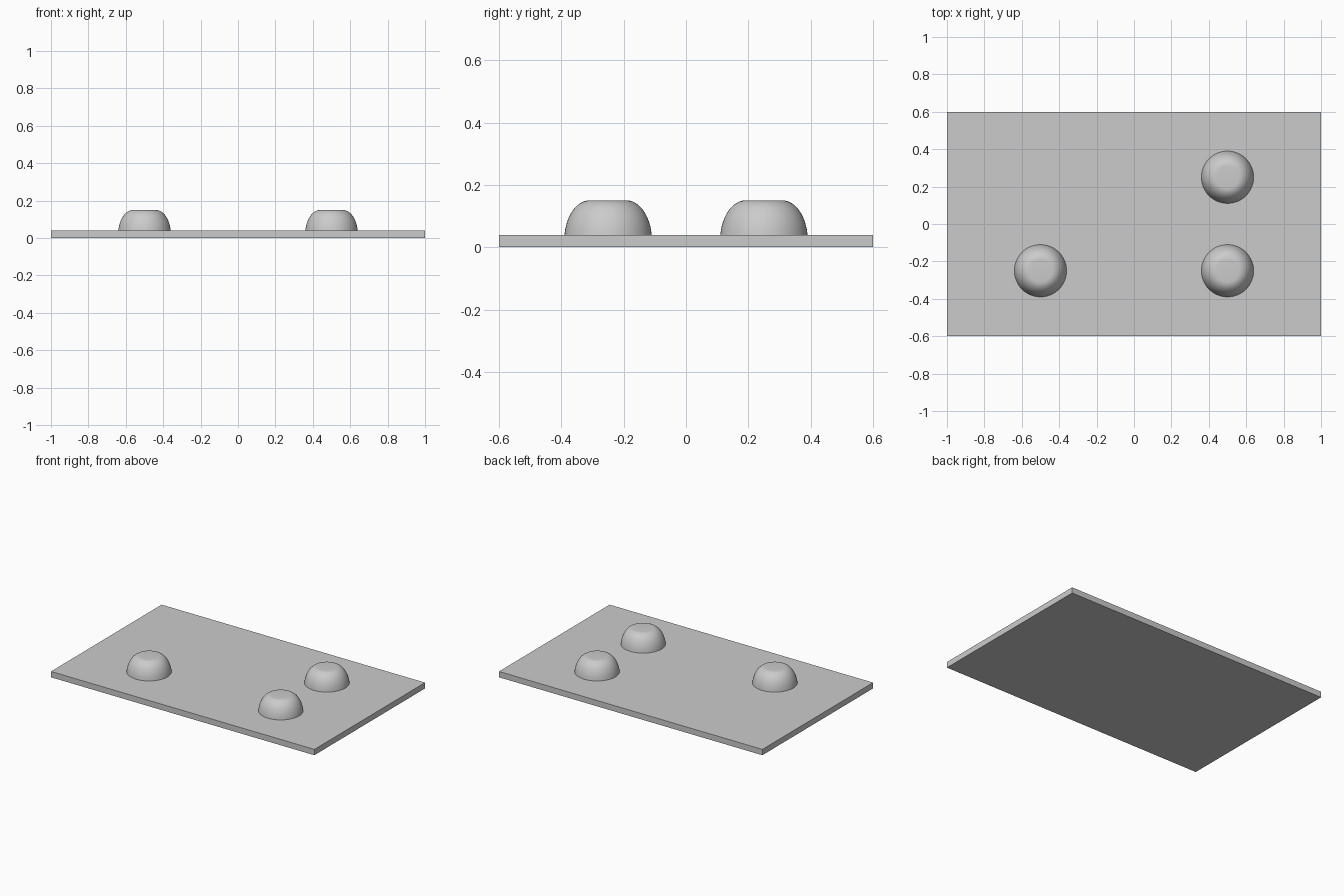
import bpy
import bmesh
import math

cube = bpy.data.objects.get("Cube")
if cube:
    bpy.data.objects.remove(cube, do_unlink=True)

# Single plain grey
GREY = (0.6, 0.6, 0.6, 1)
grey = bpy.data.materials.new("plain grey")
grey.use_nodes = True
grey.diffuse_color = GREY
grey.node_tree.nodes["Principled BSDF"].inputs["Base Color"].default_value = GREY

THICK, TOP = 0.04, 0.15


def make_object(name, bm, location):
    bmesh.ops.recalc_face_normals(bm, faces=bm.faces)
    mesh = bpy.data.meshes.new(name)
    bm.to_mesh(mesh)
    bm.free()
    mesh.materials.append(grey)
    obj = bpy.data.objects.new(name, mesh)
    obj.location = location
    bpy.context.collection.objects.link(obj)
    return obj


# Flat rectangular plate
bm = bmesh.new()
bmesh.ops.create_cube(bm, size=1)
bmesh.ops.scale(bm, vec=(2, 1.2, THICK), verts=bm.verts)
make_object("base_plate", bm, (0, 0, THICK / 2))


def make_stud(name, x, y, flat=0.06, base=0.14, sides=48, steps=12):
    """Round stud: flat disc on top, elliptical shoulder down to the plate."""
    height = TOP - THICK
    drop = height + 0.02  # ellipse centre lies just below the plate surface
    end = math.acos(1 - height / drop)
    width = (base - flat) / math.sin(end)
    bm = bmesh.new()
    rings = []
    for i in range(steps + 1):
        a = end * i / steps
        r = flat + width * math.sin(a)
        z = height - drop * (1 - math.cos(a))
        rings.append([bm.verts.new((r * math.cos(t), r * math.sin(t), z))
                      for t in (2 * math.pi * k / sides for k in range(sides))])
    for upper, lower in zip(rings, rings[1:]):
        for k in range(sides):
            n = (k + 1) % sides
            bm.faces.new((upper[k], lower[k], lower[n], upper[n]))
    bm.faces.new(rings[0])
    bm.faces.new(rings[-1])
    obj = make_object(name, bm, (x, y, THICK))
    bpy.ops.object.select_all(action="DESELECT")
    obj.select_set(True)
    bpy.context.view_layer.objects.active = obj
    bpy.ops.object.shade_smooth_by_angle(angle=math.radians(40))


# Three studs, with the back right corner left empty
make_stud("stud_front_right", -0.5, -0.25)
make_stud("stud_front_left", 0.5, -0.25)
make_stud("stud_back_left", 0.5, 0.25)
